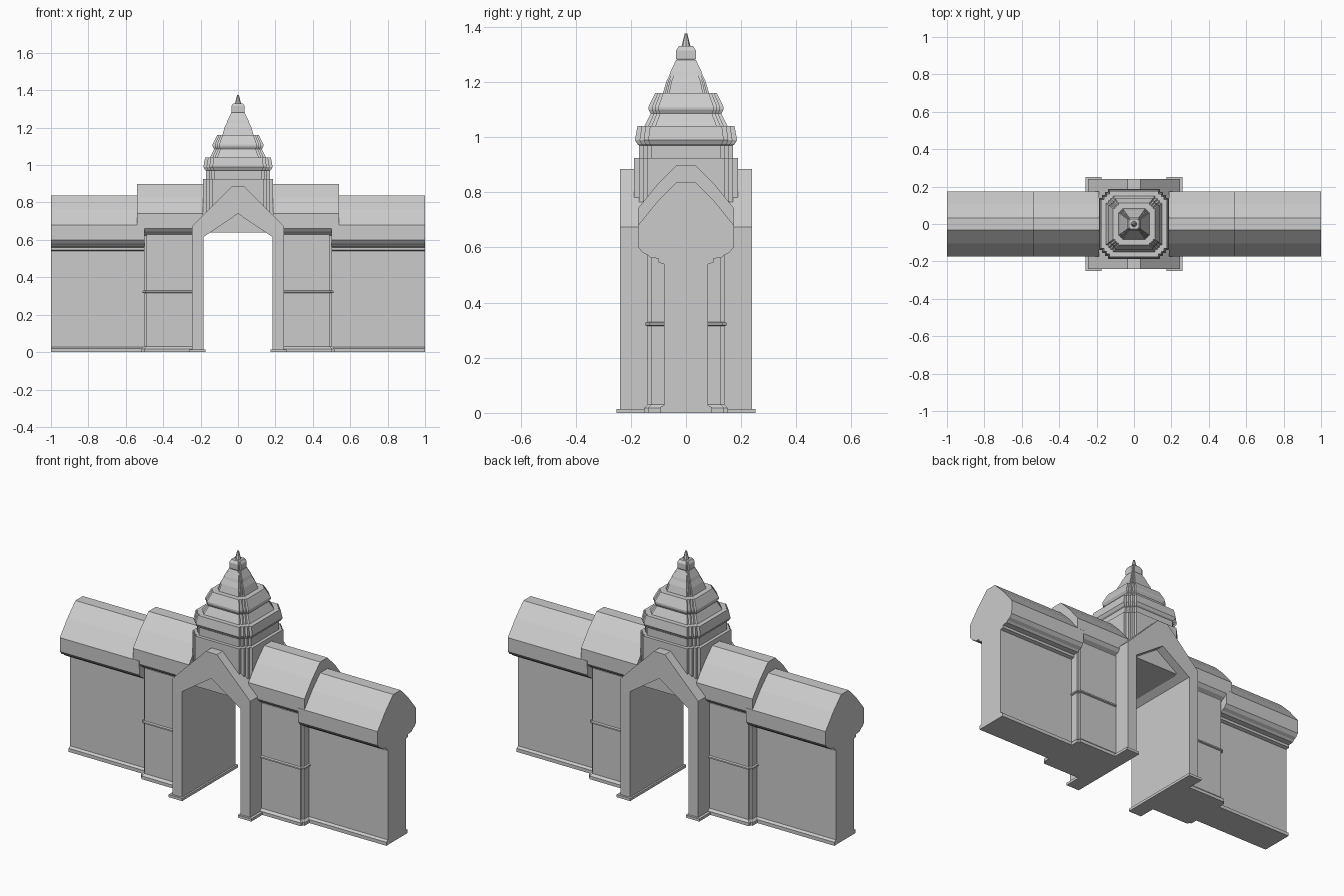
import bpy, bmesh

if "Cube" in bpy.data.objects:
    bpy.data.objects.remove(bpy.data.objects["Cube"])


def loft(name, rings, mirror=False):
    """Skin a stack of equal-length 3D rings and cap both ends."""
    bm = bmesh.new()
    vs = [[bm.verts.new(p) for p in r] for r in rings]
    n = len(rings[0])
    for a, b in zip(vs, vs[1:]):
        for i in range(n):
            j = (i + 1) % n
            bm.faces.new((a[i], a[j], b[j], b[i]))
    bm.faces.new(vs[0][::-1])
    bm.faces.new(vs[-1])
    bmesh.ops.recalc_face_normals(bm, faces=bm.faces)
    mesh = bpy.data.meshes.new(name)
    bm.to_mesh(mesh)
    bm.free()
    ob = bpy.data.objects.new(name, mesh)
    bpy.context.collection.objects.link(ob)
    if mirror:
        ob.modifiers.new("Mirror", 'MIRROR').use_axis[0] = True
    return ob


def both_sides(half):
    """Complete a half outline by reflecting its first coordinate."""
    return half + [(-u, v) for u, v in reversed(half)]


def rect(x0, x1, y, z):
    return [(x0, -y, z), (x1, -y, z), (x1, y, z), (x0, y, z)]


# Gate: gabled tunnel through the middle
arch = both_sides([(.185, 0), (.245, 0), (.245, .675), (.035, .885)])
arch += [(-.185, .615), (0, .74), (.185, .615)]
loft("gate_arch", [[(x, y, z) for x, z in arch] for y in (-.24, .24)])
loft("gate_plinth", [rect(.175, .26, .252, 0), rect(.175, .26, .252, .015)], True)


# Inner wings with stepped outer corners and mouldings
def inner_plan(o, z):
    d = .14 + o
    half = [(.2, d), (.49 + o, d), (.49 + o, d - .014), (.503 + o, d - .014)]
    return [(x, -y, z) for x, y in half] + [(x, y, z) for x, y in reversed(half)]


inner_steps = [(.012, 0), (.012, .018), (0, .03), (0, .315), (.008, .318),
               (.008, .326), (0, .33), (0, .63)]
loft("inner_wing_wall", [inner_plan(o, z) for o, z in inner_steps], True)

# Outer wings: thinner walls with base and cornice
outer_steps = [(.095, 0), (.095, .02), (.08, .028), (.08, .54), (.1, .545), (.1, .575)]
loft("outer_wing_wall", [rect(.45, 1, y, z) for y, z in outer_steps], True)


# Wing roofs: same section at two heights, with coved eaves
def roof(name, x0, x1, lift):
    sec = both_sides([(.1, .56), (.13, .563), (.14, .573), (.158, .582), (.173, .6),
                      (.174, .68), (.105, .765), (.033, .837)])
    loft(name, [[(x, y, z + lift) for y, z in sec] for x in (x0, x1)], True)


roof("inner_wing_roof", .187, .54, .062)
roof("outer_wing_roof", .5, 1, 0)


# Tower: square plan with stepped corners, lofted tier by tier
def redented(r, z):
    q = [(1, .74), (.91, .74), (.91, .83), (.83, .83), (.83, .91), (.74, .91), (.74, 1)]
    ring = []
    for _ in range(4):
        ring += [(x * r, y * r, z) for x, y in q]
        q = [(-y, x) for x, y in q]
    return ring


def tier(name, steps):
    loft(name, [redented(r, z) for r, z in steps])


tier("tower_body", [(.188, .64), (.188, .925)])
tier("tower_lower_tier", [(.17, .92), (.17, .97), (.177, .975), (.185, .99),
                          (.176, 1.04)])
tier("tower_middle_tier", [(.153, 1.035), (.148, 1.045), (.128, 1.085), (.136, 1.1),
                           (.136, 1.11), (.112, 1.16)])
tier("tower_upper_tier", [(.085, 1.155), (.072, 1.2), (.06, 1.225), (.055, 1.24),
                          (.036, 1.28)])
tier("tower_crown", [(.03, 1.275), (.036, 1.285), (.036, 1.315), (.026, 1.33)])

# Spire tip
bpy.ops.mesh.primitive_cone_add(vertices=8, radius1=.017, radius2=.005, depth=.05,
                                location=(0, 0, 1.35))
bpy.context.object.name = "spire"
